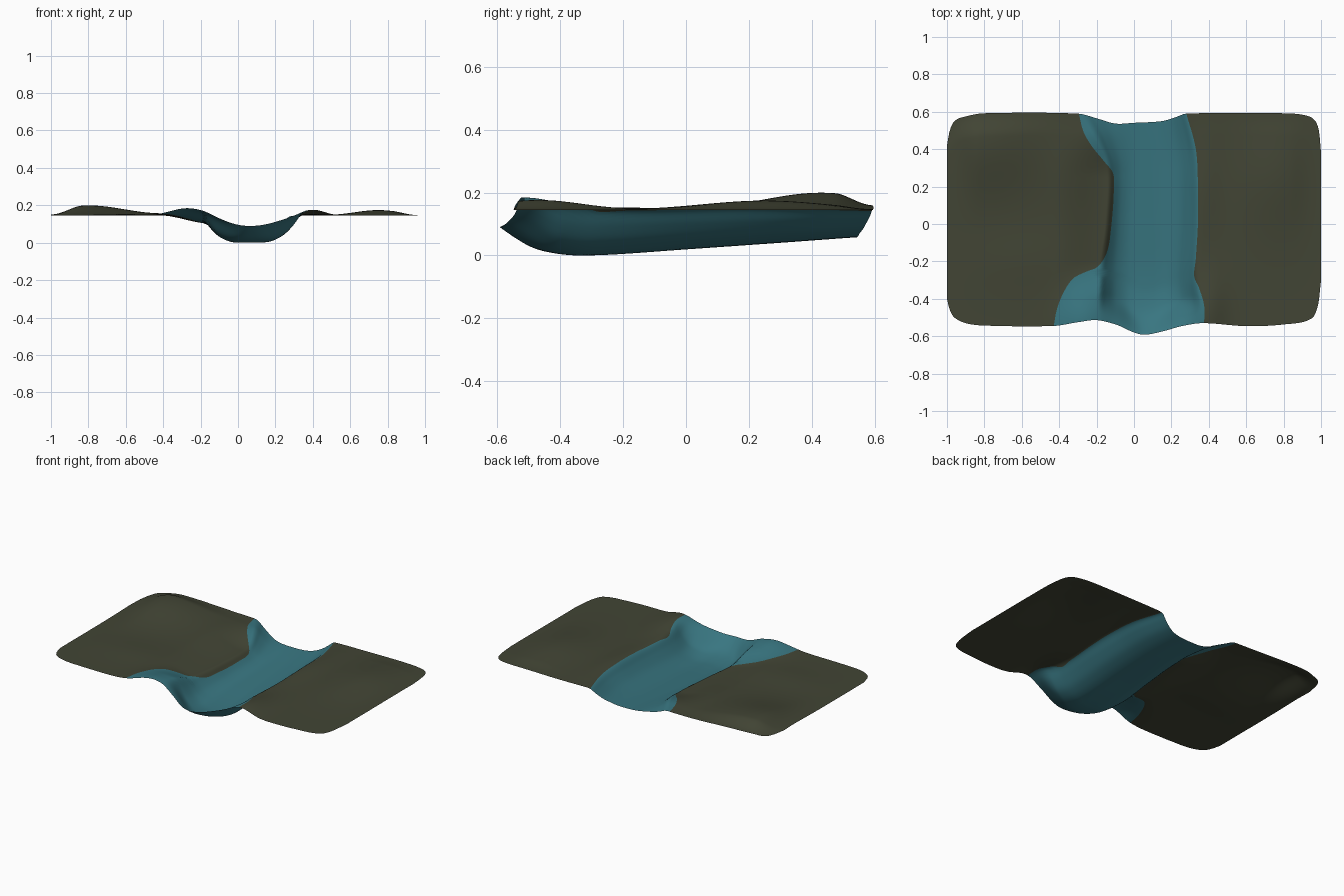
import bpy, bmesh, math

if "Cube" in bpy.data.objects:
    bpy.data.objects.remove(bpy.data.objects["Cube"])


def curve(pts):
    """Smooth interpolation through (t, value) points."""
    n = len(pts)
    def slope(i):
        a, b = pts[max(i - 1, 0)], pts[min(i + 1, n - 1)]
        return (b[1] - a[1]) / (b[0] - a[0])
    def f(t):
        if t <= pts[0][0]:
            return pts[0][1]
        for i in range(n - 1):
            (a, p), (b, q) = pts[i], pts[i + 1]
            if t <= b:
                h = b - a
                u = (t - a) / h
                return ((2*u**3 - 3*u*u + 1) * p + (u**3 - 2*u*u + u) * h * slope(i)
                        + (3*u*u - 2*u**3) * q + (u**3 - u*u) * h * slope(i + 1))
        return pts[-1][1]
    return f


def smooth(t):
    t = min(1, max(0, t))
    return t * t * (3 - 2 * t)


# Plan outline: front and back edges by x
front = curve([(-1, -.40), (-.985, -.46), (-.96, -.5), (-.9, -.53), (-.8, -.543), (-.43, -.545),
               (-.3, -.525), (-.2, -.514), (-.09, -.54), (.0, -.58), (.06, -.592), (.16, -.572),
               (.26, -.545), (.37, -.53), (.6, -.546), (.8, -.537), (.95, -.505), (.985, -.43), (1, -.3)])
back = curve([(-1, .42), (-.985, .5), (-.96, .55), (-.9, .575), (-.8, .592), (-.3, .59), (-.2, .565),
              (-.1, .537), (.0, .541), (.15, .55), (.22, .57), (.28, .59), (.8, .592),
              (.92, .58), (.97, .55), (.99, .49), (1, .38)])
# Colour boundaries of the channel by y
left_bank = curve([(-.55, -.43), (-.45, -.41), (-.36, -.37), (-.30, -.32), (-.275, -.26), (-.25, -.2),
                   (-.15, -.145), (0, -.122), (.2, -.108), (.31, -.113), (.36, -.16), (.42, -.22),
                   (.49, -.268), (.59, -.295)])
right_bank = curve([(-.55, .375), (-.45, .375), (-.36, .35), (-.29, .322), (-.2, .33), (0, .342),
                    (.2, .342), (.4, .33), (.59, .28)])
# Channel bed along y, and the upturned lip by distance from the front edge
bed = curve([(-.6, .004), (-.42, .002), (-.27, .001), (0, .019), (.3, .04), (.55, .058), (.6, .06)])
lip = curve([(0, .086), (.05, .052), (.1, .024), (.15, .009), (.22, 0), (.3, 0)])
# Wall positions: left top, left foot, right foot, right top
wall_lt = curve([(-.6, -.2), (-.4, -.19), (-.2, -.175), (0, -.15), (.3, -.14), (.45, -.2), (.6, -.29)])
wall_lf = curve([(-.6, .0), (-.3, -.0), (0, .0), (.3, .02), (.6, .03)])
wall_rf = curve([(-.6, .12), (-.3, .12), (.3, .1), (.6, .06)])
wall_rt = curve([(-.6, .36), (-.45, .36), (-.3, .338), (0, .346), (.2, .346), (.4, .335), (.6, .285)])
# Wall rise from foot (0) to top (1): rounded bowl, steep above
rise = curve([(0, 0), (.2, .035), (.4, .14), (.6, .33), (.8, .66), (.92, .91), (1, 1)])

# Mounds: x, y, height, x spread, y spread
MOUNDS = [(-.8, .43, .055, .28, .26), (-.27, -.52, .04, .13, .16), (.4, -.47, .032, .09, .2),
          (.75, .25, .03, .18, .28), (.38, .2, .012, .08, .25), (-.6, -.2, .008, .25, .15),
          (-.3, .3, .01, .15, .2)]


def height(x, y):
    d = y - front(x)
    fade = .2 + .8 * smooth((1 - abs(x)) / .17)
    fade *= .4 + .6 * smooth((back(x) - y) / .12)
    z = .144 + fade * sum(h * math.exp(-((x - a) / sx)**2 - ((y - b) / sy)**2)
                          for a, b, h, sx, sy in MOUNDS)
    # left ground sinks towards the middle of the channel
    if x < .1:
        z -= .042 * smooth((x + .42) / .27) * smooth((y + .4) / .2) * smooth((.5 - y) / .25)
    # walls open into a wide V at the front lip
    k = 1 - smooth(d / .15)
    lf = wall_lf(y) + k * .05
    rf = wall_rf(y) - k * .04
    floor = bed(y) + lip(d)
    if x < lf:
        u = min(1, (lf - x) / (lf - wall_lt(y)))
    else:
        u = min(1, max(0, (x - rf) / (wall_rt(y) - rf)))
    t = k * smooth(u) + (1 - k) * rise(u)
    return floor + (z - floor) * t


def material(name, rgb):
    m = bpy.data.materials.new(name)
    m.diffuse_color = (*rgb, 1)
    m.use_nodes = True
    m.node_tree.nodes["Principled BSDF"].inputs["Base Color"].default_value = m.diffuse_color
    return m


# Terrain sheet: grid columns follow the channel boundaries
ROWS, NL, NC, NR = 110, 70, 64, 56
bm = bmesh.new()
grid = []
for j in range(ROWS + 1):
    v = j / ROWS
    yn = -.545 + 1.135 * v
    L, R = left_bank(yn), right_bank(yn)
    xs = [-1 + (L + 1) * math.sin(i / NL * math.pi / 2) ** 1.3 for i in range(NL)]
    xs += [L + (R - L) * i / NC for i in range(NC)]
    xs += [R + (1 - R) * (1 - (1 - i / NR) ** 1.4) for i in range(NR + 1)]
    row = []
    for x in xs:
        y = front(x) + v * (back(x) - front(x))
        row.append(bm.verts.new((x, y, height(x, y))))
    grid.append(row)
for j in range(ROWS):
    for i in range(len(grid[0]) - 1):
        f = bm.faces.new((grid[j][i], grid[j][i + 1], grid[j + 1][i + 1], grid[j + 1][i]))
        f.material_index = 1 if NL <= i < NL + NC else 0
        f.smooth = True
low = min(v.co.z for v in bm.verts)
for v in bm.verts:
    v.co.z -= low
me = bpy.data.meshes.new("river_terrain")
bm.to_mesh(me)
bm.free()
me.materials.append(material("dark olive ground", (.054, .059, .035)))
me.materials.append(material("teal water", (.040, .180, .218)))
ob = bpy.data.objects.new("river_terrain", me)
bpy.context.collection.objects.link(ob)
